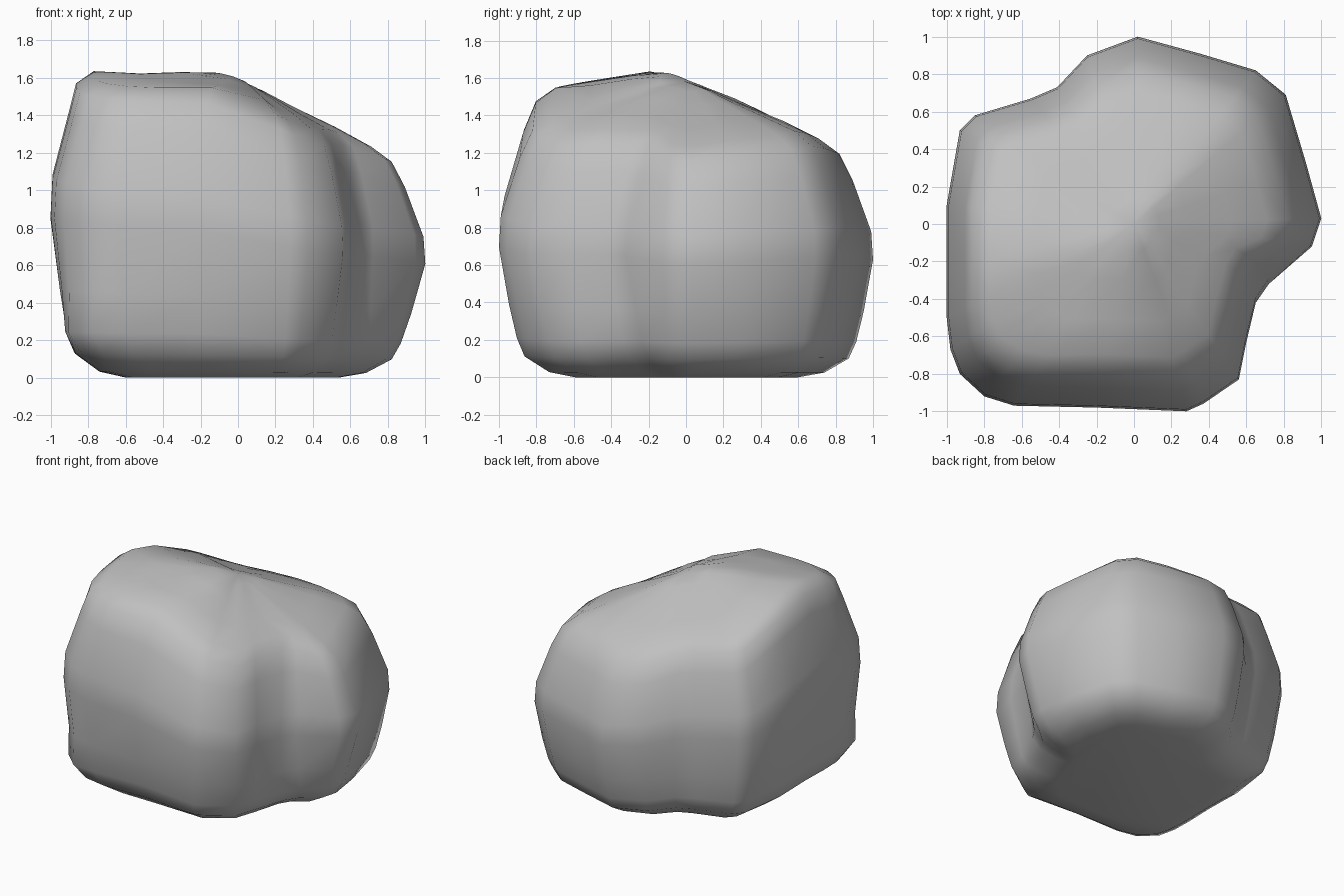
import bpy, bmesh
from math import exp, pi, sin

cube = bpy.data.objects.get("Cube")
if cube:
    bpy.data.objects.remove(cube, do_unlink=True)

# Stone colour
stone = bpy.data.materials.new("stone grey")
stone.use_nodes = True
grey = (0.53, 0.53, 0.53, 1)
stone.diffuse_color = grey
bsdf = stone.node_tree.nodes["Principled BSDF"]
bsdf.inputs["Base Color"].default_value = grey
bsdf.inputs["Roughness"].default_value = 0.9

# Widest outline of the boulder: two lumps meeting in two hollows
outline = [(0.02, 1), (-0.25, 0.9), (-0.41, 0.73), (-0.55, 0.67), (-0.85, 0.58),
           (-0.93, 0.5), (-1, 0.1), (-1, -0.25), (-1, -0.5), (-0.98, -0.67),
           (-0.93, -0.8), (-0.8, -0.92), (-0.64, -0.97), (-0.2, -0.98),
           (0.28, -1), (0.37, -0.96), (0.56, -0.83), (0.6, -0.63), (0.65, -0.42),
           (0.72, -0.32), (0.95, -0.12), (1, 0.03), (0.92, 0.32), (0.81, 0.69),
           (0.65, 0.82), (0.35, 0.91)]

# Side profile: fraction of the local height, and width at that height
profile = [(0, 0.6), (0.02, 0.74), (0.08, 0.87), (0.15, 0.91), (0.28, 0.95),
           (0.5, 1), (0.62, 0.99), (0.84, 0.89), (0.95, 0.82), (1, 0.71)]
crown = [0.52, 0.3, 0.14]


def bump(x, y, cx, cy, radius):
    """Soft weight that is 1 at a centre and fades to 0 around it."""
    return exp(-((x - cx) ** 2 + (y - cy) ** 2) / radius ** 2)


def top_height(x, y):
    """Top that falls away to the right, the back and slightly the front."""
    right = max(0, x + 0.07) * 0.52
    back = max(0, y + 0.1) * 0.45
    front = max(0, -0.15 - y) * 0.17
    hollow = 0.02 * bump(x, y, 0.48, -0.2, 0.2)
    return 1.64 - (right ** 7 + back ** 7) ** (1 / 7) - front - hollow


def side_point(x, y, t, s):
    """Place an outline point at height fraction t and width s."""
    low = max(0, 1 - t / 0.5)
    high = max(0, t - 0.8) / 0.2
    ankle = exp(-((t - 0.17) / 0.1) ** 2)
    # The front left foot stands out, the right side and front right are tucked
    foot = bump(x, y, -0.87, -0.87, 0.25)
    tuck = bump(x, y, 1, 0, 0.3) + 0.6 * bump(x, y, 0.5, -0.9, 0.2)
    # The front right hollow fills up and drifts backward away from mid height
    notch = bump(x, y, 0.7, -0.36, 0.22)
    drift = 0.2 * abs(t - 0.5) * notch
    # The left shoulder is square and sits a little higher than the right
    shoulder = 0.06 * high * max(0, -x) ** 4
    lean = 0.075 * sin(pi * t) * max(0, -x) * t
    width = s + ankle * (0.075 * foot + 0.06 * notch) - 0.06 * low * tuck + shoulder
    k = min(s, 0.75)
    z = (t + lean) * top_height(x * k, y * k)
    return x * width + 0.3 * drift, y * width + drift, z


bm = bmesh.new()
rings = [[bm.verts.new(side_point(x, y, t, s)) for x, y in outline]
         for t, s in profile]
for s in crown:
    rings.append([bm.verts.new((x * s, y * s, top_height(x * s, y * s)))
                  for x, y in outline])

# Skin the rings, then close the base and crown
count = len(outline)
for low, high in zip(rings, rings[1:]):
    for i in range(count):
        j = (i + 1) % count
        bm.faces.new((low[i], low[j], high[j], high[i]))
bm.faces.new(rings[0])
peak = bm.verts.new((0, 0, top_height(0, 0)))
for i in range(count):
    bm.faces.new((rings[-1][i], rings[-1][(i + 1) % count], peak))

# Soften the crown
for _ in range(2):
    bmesh.ops.smooth_vert(bm, verts=sum(rings[-3:], [peak]), factor=0.4,
                          use_axis_x=False, use_axis_y=False, use_axis_z=True)
bmesh.ops.recalc_face_normals(bm, faces=bm.faces)
for face in bm.faces:
    face.smooth = True

mesh = bpy.data.meshes.new("boulder")
bm.to_mesh(mesh)
bm.free()
mesh.materials.append(stone)
boulder = bpy.data.objects.new("boulder", mesh)
bpy.context.collection.objects.link(boulder)
